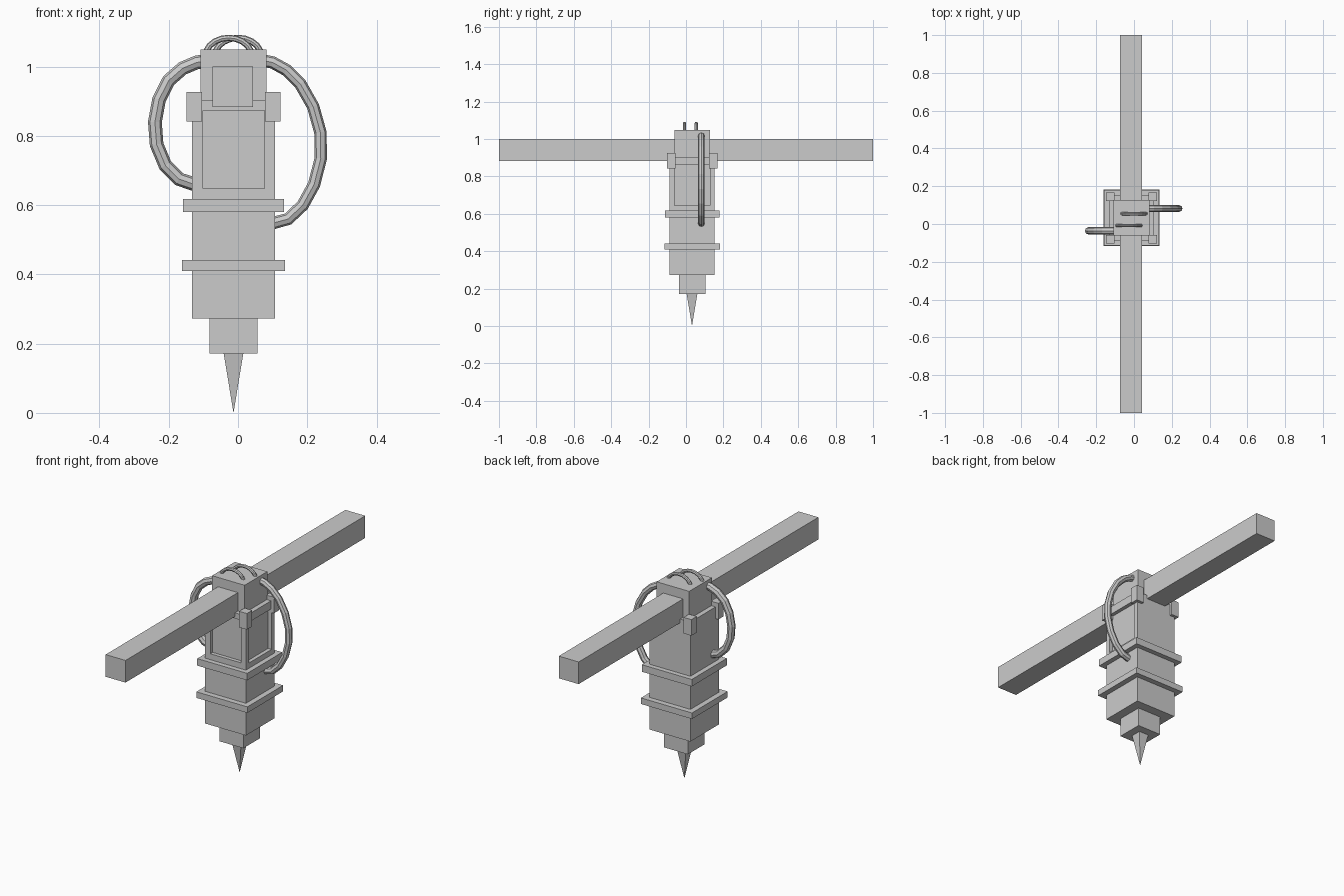
import bpy
import math

cube = bpy.data.objects.get("Cube")
if cube:
    bpy.data.objects.remove(cube, do_unlink=True)

grey = bpy.data.materials.new("plain grey")
grey.use_nodes = True
grey.diffuse_color = (0.6, 0.6, 0.6, 1)
grey.node_tree.nodes["Principled BSDF"].inputs["Base Color"].default_value = (0.6, 0.6, 0.6, 1)

CX, CY = -0.013, 0.033  # axis of the tower


def box(name, x, y, z):
    """Box from its (low, high) limits on each axis."""
    bpy.ops.mesh.primitive_cube_add(size=1, location=[sum(r) / 2 for r in (x, y, z)])
    ob = bpy.context.object
    ob.name = name
    ob.scale = [r[1] - r[0] for r in (x, y, z)]
    bpy.ops.object.transform_apply(location=False, rotation=False, scale=True)
    ob.data.materials.append(grey)
    return ob


def block(name, half, z):
    """Square block centred on the tower axis."""
    return box(name, (CX - half, CX + half), (CY - half, CY + half), z)


def tube(name, points, y, radius):
    """Faceted hose through (x, z) points in a plane of constant y."""
    curve = bpy.data.curves.new(name, "CURVE")
    curve.dimensions = "3D"
    curve.bevel_depth = radius
    curve.bevel_resolution = 2
    curve.use_fill_caps = True
    spline = curve.splines.new("POLY")
    spline.points.add(len(points) - 1)
    for p, (px, pz) in zip(spline.points, points):
        p.co = (px, y, pz, 1)
    spline.use_smooth = False
    curve.materials.append(grey)
    ob = bpy.data.objects.new(name, curve)
    bpy.context.collection.objects.link(ob)
    return ob


# Tower body with sunken panels on the front and left side
body = block("body", 0.12, (0.272, 0.903))
cutters = [
    box("front_panel_cutter", (-0.101, 0.077), (-0.2, CY - 0.1), (0.648, 0.873)),
    box("side_panel_cutter", (CX + 0.1, 0.2), (-0.062, 0.127), (0.645, 0.86)),
]
for cutter in cutters:
    cut = body.modifiers.new(cutter.name, "BOOLEAN")
    cut.object = cutter
    cut.solver = "EXACT"
    cutter.hide_render = True
    cutter.hide_set(True)

# Stacked blocks and collars
block("head", 0.095, (0.89, 1.049))
block("upper_collar", 0.146, (0.58, 0.617))
block("lower_collar", 0.149, (0.41, 0.442))
block("lower_block", 0.07, (0.172, 0.28))

# Corner blocks around the top of the body
for sx, side in ((-1, "right"), (1, "left")):
    for sy, end in ((-1, "front"), (1, "back")):
        xs = sorted((CX + sx * 0.091, CX + sx * 0.136))
        ys = sorted((CY + sy * 0.09, CY + sy * 0.135))
        box(f"{end}_{side}_corner_block", xs, ys, (0.841, 0.926))

# Long beam through the head
box("beam", (-0.073, 0.043), (-1, 1), (0.883, 1.0))

# Pointed tip
bpy.ops.mesh.primitive_cone_add(vertices=4, radius1=0.0285 * math.sqrt(2), radius2=0,
                                depth=0.172, location=(CX, CY - 0.001, 0.086),
                                rotation=(math.pi, 0, math.pi / 4))
tip = bpy.context.object
tip.name = "tip"
tip.data.materials.append(grey)

# Side hoses
tube("right_hose", [(-0.08, 1.018), (-0.12, 1.012), (-0.16, 0.995), (-0.2, 0.96),
                    (-0.228, 0.905), (-0.24, 0.84), (-0.235, 0.775), (-0.21, 0.715),
                    (-0.17, 0.675), (-0.12, 0.658)], -0.036, 0.02)
tube("left_hose", [(0.06, 1.02), (0.1, 1.012), (0.14, 0.99), (0.18, 0.95), (0.217, 0.885),
                   (0.238, 0.81), (0.239, 0.735), (0.22, 0.66), (0.187, 0.6),
                   (0.145, 0.56), (0.09, 0.545)], 0.082, 0.018)

# Small loops on top of the head
for name, x, y in (("front_loop", -0.027, -0.008), ("back_loop", 0.0, 0.055)):
    arc = [math.pi * i / 10 for i in range(11)]
    tube(name, [(x + 0.067 * math.cos(a), 1.03 + 0.053 * math.sin(a)) for a in arc], y, 0.009)
